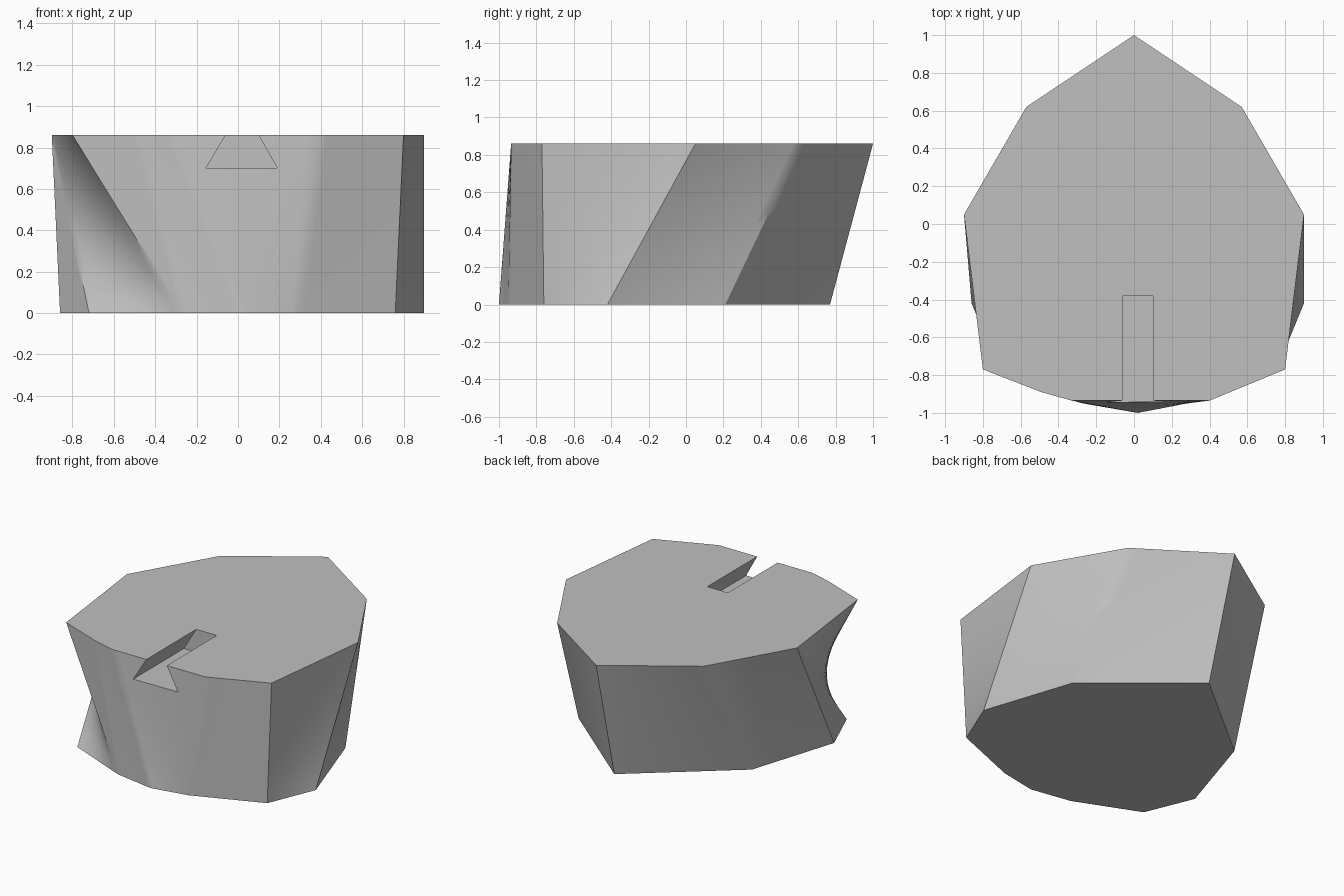
import bpy
import bmesh
from mathutils import Vector

cube = bpy.data.objects.get("Cube")
if cube:
    bpy.data.objects.remove(cube, do_unlink=True)

HEIGHT = 0.86
STEPS = 12

grey = bpy.data.materials.new("light_grey")
grey.use_nodes = True
colour = (0.53, 0.53, 0.53, 1)
grey.diffuse_color = colour
grey.node_tree.nodes["Principled BSDF"].inputs["Base Color"].default_value = colour


def make_object(name, bm):
    bmesh.ops.remove_doubles(bm, verts=bm.verts[:], dist=0.0001)
    bmesh.ops.recalc_face_normals(bm, faces=bm.faces[:])
    mesh = bpy.data.meshes.new(name)
    bm.to_mesh(mesh)
    bm.free()
    obj = bpy.data.objects.new(name, mesh)
    bpy.context.collection.objects.link(obj)
    mesh.materials.append(grey)
    return obj


def loft(name, rings):
    """Join closed rings of points and cap both ends."""
    bm = bmesh.new()
    loops = [[bm.verts.new(p) for p in ring] for ring in rings]
    count = len(loops[0])
    for low, high in zip(loops, loops[1:]):
        for i in range(count):
            j = (i + 1) % count
            bm.faces.new((low[i], low[j], high[j], high[i]))
    bm.faces.new(loops[0])
    bm.faces.new(loops[-1])
    return make_object(name, bm)


# Rulings of the body: top corner, then the bottom corner it runs to
rulings = [
    ((0, 1), (.02, .77)),
    ((-.57, .62), (-.66, .21)),
    ((-.9, .05), (-.86, -.42)),
    ((-.9, .05), (-.72, -.76)),
    ((-.8, -.77), (-.27, -.95)),
    ((-.49, -.89), (-.27, -.95)),
    ((-.33, -.935), (.02, -1)),
    ((.4, -.935), (.28, -.95)),
    ((.8, -.77), (.76, -.76)),
    ((.9, .05), (.9, -.42)),
    ((.57, .62), (.69, .21)),
]

# Sample each ruled panel finely so the twisted sides curve smoothly
tops, bottoms = [], []
for i, (top, bottom) in enumerate(rulings):
    next_top, next_bottom = rulings[(i + 1) % len(rulings)]
    for s in range(STEPS):
        t = s / STEPS
        tops.append(Vector((*top, HEIGHT)).lerp(Vector((*next_top, HEIGHT)), t))
        bottoms.append(Vector((*bottom, 0)).lerp(Vector((*next_bottom, 0)), t))

rings = [[b.lerp(a, k / STEPS) for a, b in zip(tops, bottoms)]
         for k in range(STEPS + 1)]
body = loft("body", rings)

# Dovetail slot, open at the top and the front
section = [(-.155, .7), (.19, .7), (.1, HEIGHT), (.09, HEIGHT + .1),
           (-.05, HEIGHT + .1), (-.06, HEIGHT)]
cutter = loft("slot_cutter", [[(x, y, z) for x, z in section] for y in (-1.2, -.38)])
cutter.hide_render = True

cut = body.modifiers.new("slot", 'BOOLEAN')
cut.operation = 'DIFFERENCE'
cut.solver = 'EXACT'
cut.object = cutter

bpy.ops.object.select_all(action='DESELECT')
body.select_set(True)
bpy.context.view_layer.objects.active = body
bpy.ops.object.modifier_apply(modifier=cut.name)
bpy.data.objects.remove(cutter, do_unlink=True)
bpy.ops.object.shade_smooth_by_angle(angle=0.52)
